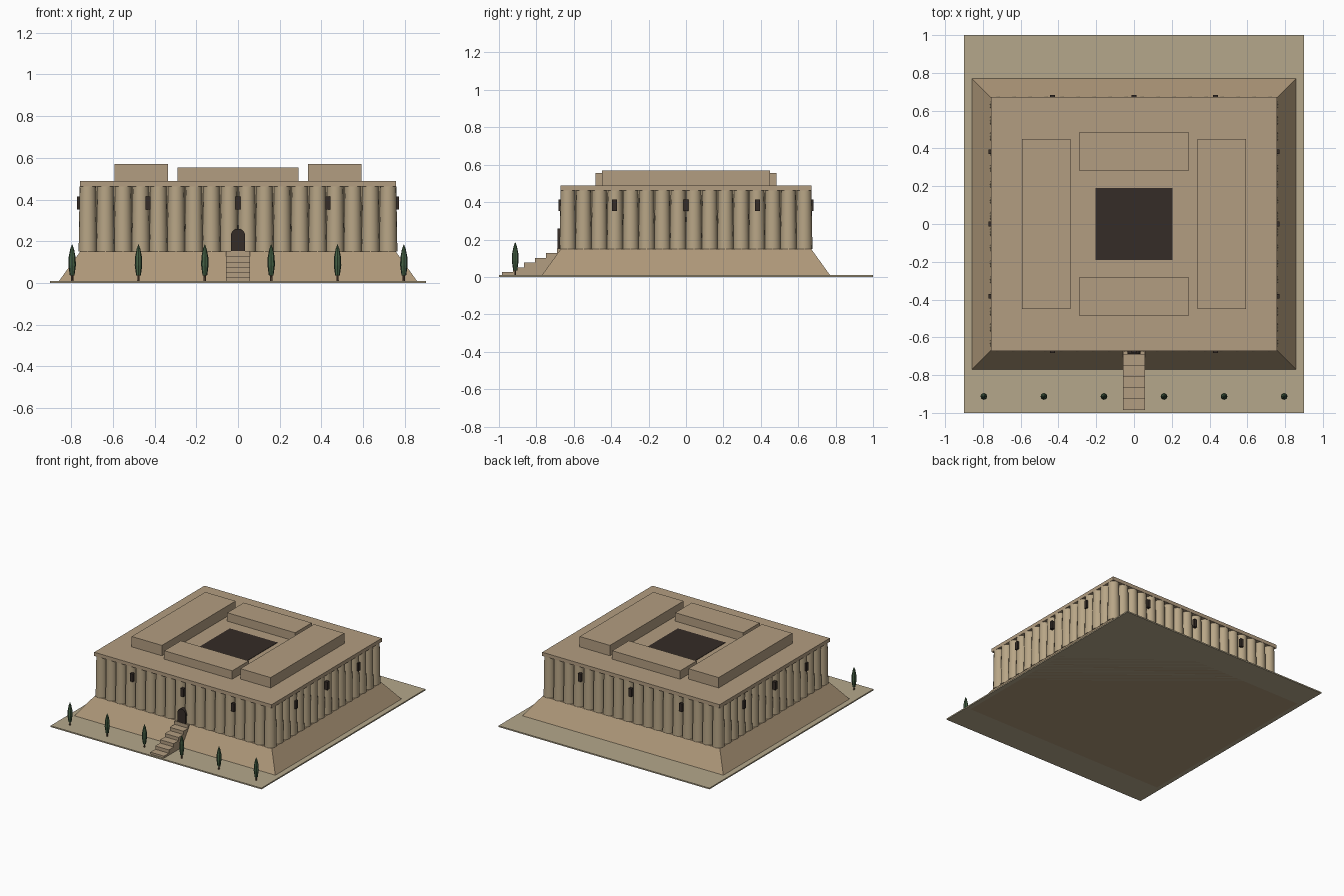
import bpy, bmesh, math

if "Cube" in bpy.data.objects:
    bpy.data.objects.remove(bpy.data.objects["Cube"])


def mat(name, rgb):
    m = bpy.data.materials.new(name)
    m.diffuse_color = (*rgb, 1)
    m.use_nodes = True
    m.node_tree.nodes["Principled BSDF"].inputs["Base Color"].default_value = m.diffuse_color
    return m


CLAY = mat("clay", (0.42, 0.31, 0.19))
WALL = mat("wall_clay", (0.48, 0.38, 0.24))
ROOF = mat("roof_clay", (0.45, 0.34, 0.22))
SAND = mat("sand", (0.46, 0.39, 0.26))
DARK = mat("dark", (0.035, 0.025, 0.02))
LEAF = mat("leaf", (0.06, 0.12, 0.06))
BARK = mat("bark", (0.12, 0.07, 0.04))


def finish(name, bm, m, smooth=False):
    bmesh.ops.recalc_face_normals(bm, faces=bm.faces)
    me = bpy.data.meshes.new(name)
    bm.to_mesh(me)
    bm.free()
    me.materials.append(m)
    ob = bpy.data.objects.new(name, me)
    bpy.context.collection.objects.link(ob)
    if smooth:
        bpy.ops.object.select_all(action='DESELECT')
        ob.select_set(True)
        bpy.context.view_layer.objects.active = ob
        bpy.ops.object.shade_smooth_by_angle(angle=math.radians(40))
    return ob


def add_box(bm, x0, x1, y0, y1, z0, z1, inset=0.0):
    """Box whose top may be inset to make a sloped block."""
    rings = []
    for z, i in ((z0, 0), (z1, inset)):
        rings.append([bm.verts.new(p) for p in (
            (x0 + i, y0 + i, z), (x1 - i, y0 + i, z),
            (x1 - i, y1 - i, z), (x0 + i, y1 - i, z))])
    lo, hi = rings
    bm.faces.new(lo[::-1])
    bm.faces.new(hi)
    for k in range(4):
        n = (k + 1) % 4
        bm.faces.new((lo[k], lo[n], hi[n], hi[k]))


def box(name, m, *dims, inset=0.0):
    bm = bmesh.new()
    add_box(bm, *dims, inset=inset)
    return finish(name, bm, m)


def add_lathe(bm, x, y, profile, n):
    """Stack of rings (radius, z) around a vertical axis."""
    rings = [[bm.verts.new((x + r * math.cos(2 * math.pi * k / n),
                            y + r * math.sin(2 * math.pi * k / n), z))
              for k in range(n)] for r, z in profile]
    for a, b in zip(rings, rings[1:]):
        for k in range(n):
            q = (k + 1) % n
            bm.faces.new((a[k], a[q], b[q], b[k]))
    bm.faces.new(rings[0][::-1])
    bm.faces.new(rings[-1])


# Ground slab, sloped plinth, wall core and roof slab
box("ground_slab", SAND, -0.9, 0.9, -1, 1, 0, 0.01)
box("sloped_plinth", CLAY, -0.865, 0.865, -0.777, 0.777, 0, 0.15, inset=0.108)
box("wall_core", WALL, -0.72, 0.72, -0.632, 0.632, 0.15, 0.462)
box("roof_slab", ROOF, -0.757, 0.757, -0.672, 0.672, 0.462, 0.49)

# Tapered half-round columns around all four walls
WX, WY, NX, NY = 0.72, 0.632, 18, 16
spots = [(-WX + 2 * WX * i / (NX - 1), s * WY) for i in range(NX) for s in (-1, 1)]
spots += [(s * WX, -WY + 2 * WY * i / (NY - 1)) for i in range(1, NY - 1) for s in (-1, 1)]
bm = bmesh.new()
for x, y in spots:
    add_lathe(bm, x, y, [(0.044, 0.15), (0.039, 0.462)], 16)
finish("wall_columns", bm, WALL, smooth=True)

# Slit windows, three per wall
bm = bmesh.new()
for s in (-1, 1):
    for c in (-0.432, 0, 0.432):
        y0, y1 = sorted((s * 0.66, s * 0.682))
        add_box(bm, c - 0.0125, c + 0.0125, y0, y1, 0.353, 0.415)
    for c in (-0.382, 0, 0.382):
        x0, x1 = sorted((s * 0.748, s * 0.771))
        add_box(bm, x0, x1, c - 0.0125, c + 0.0125, 0.353, 0.415)
finish("slit_windows", bm, DARK)

# Arched door
outline = [(-0.034, 0.15), (0.034, 0.15)]
outline += [(0.034 * math.cos(math.pi * k / 10), 0.226 + 0.034 * math.sin(math.pi * k / 10))
            for k in range(11)]
bm = bmesh.new()
face = bm.faces.new([bm.verts.new((x, -0.688, z)) for x, z in outline])
ext = bmesh.ops.extrude_face_region(bm, geom=[face], use_keep_orig=True)
bmesh.ops.translate(bm, vec=(0, 0.03, 0),
                    verts=[v for v in ext["geom"] if isinstance(v, bmesh.types.BMVert)])
finish("arched_door", bm, DARK)

# Entrance stairs
bm = bmesh.new()
for i in range(6):
    y = -0.985 + 0.059 * i
    add_box(bm, -0.058, 0.058, y, min(y + 0.062, -0.66), 0.005, 0.0255 * (i + 1))
finish("entrance_stairs", bm, ROOF)

# Roof blocks around the dark courtyard opening
for s, side in ((-1, "left"), (1, "right")):
    x0, x1 = sorted((s * 0.335, s * 0.593))
    box(side + "_roof_block", ROOF, x0, x1, -0.449, 0.449, 0.488, 0.57)
for s, side in ((-1, "front"), (1, "back")):
    y0, y1 = sorted((s * 0.283, s * 0.485))
    box(side + "_roof_block", ROOF, -0.29, 0.29, y0, y1, 0.488, 0.555)
box("courtyard_opening", DARK, -0.203, 0.203, -0.19, 0.19, 0.48, 0.493)

# Row of slender trees along the front
trunks, crowns = bmesh.new(), bmesh.new()
for i in range(6):
    x = -0.795 + 0.318 * i
    add_lathe(trunks, x, -0.913, [(0.006, 0.008), (0.005, 0.05)], 6)
    add_lathe(crowns, x, -0.913, [(0.011, 0.035), (0.018, 0.085), (0.0165, 0.125),
                                  (0.009, 0.163), (0.001, 0.185)], 8)
finish("tree_trunks", trunks, BARK)
finish("tree_crowns", crowns, LEAF)
